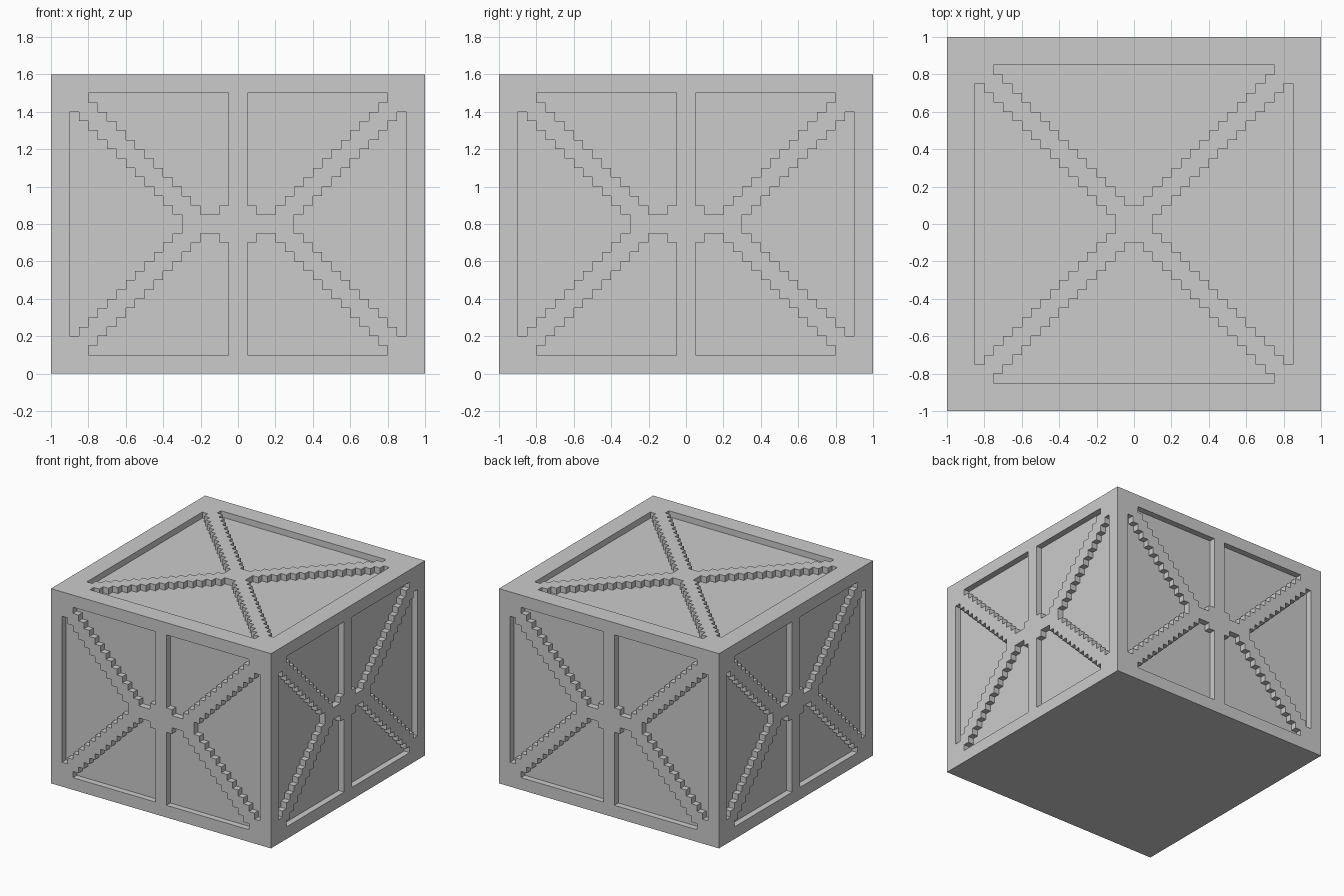
import bpy
import bmesh
from math import pi
from mathutils import Matrix

STEP = 0.05          # width of one stair step, also the panel depth
WIDTH, HEIGHT = 2.0, 1.6

default = bpy.data.objects.get("Cube")
if default:
    bpy.data.objects.remove(default, do_unlink=True)


def stairs(x, y, count):
    """Rising stair line: one flat tread per step."""
    points = []
    for i in range(count):
        left, level = x + i * STEP, y + i * STEP
        points += [(left, level), (left + STEP, level)]
    return points


def wedge(start, count):
    """Stepped triangle opening towards +x, symmetric about the x axis."""
    upper = stairs(start, STEP, count)
    return upper + [(x, -y) for x, y in reversed(upper)]


def quarter_panel():
    """Stepped panel between the upright post and a diagonal brace."""
    foot = [(0.05, 0.7), (0.05, 0.1), (0.1, 0.1), (0.1, 0.05), (0.2, 0.05)]
    return foot + stairs(0.2, 0.1, 12) + [(0.8, 0.7)]


def add_prism(bm, outline, matrix):
    """Extrude an outline so it straddles the surface by one step each way."""
    verts = [bm.verts.new(matrix @ Matrix.Translation((x, y, -STEP)).translation)
             for x, y in outline]
    face = bm.faces.new(verts)
    result = bmesh.ops.extrude_face_region(bm, geom=[face])
    top = [g for g in result["geom"] if isinstance(g, bmesh.types.BMVert)]
    outward = matrix.to_3x3().col[2] * STEP * 2
    bmesh.ops.translate(bm, verts=top, vec=outward)


def finish(bm, name):
    bmesh.ops.recalc_face_normals(bm, faces=bm.faces)
    mesh = bpy.data.meshes.new(name)
    bm.to_mesh(mesh)
    bm.free()
    obj = bpy.data.objects.new(name, mesh)
    bpy.context.collection.objects.link(obj)
    return obj


# Solid crate body
bm = bmesh.new()
bmesh.ops.create_cube(bm, size=1, matrix=Matrix.Translation((0, 0, HEIGHT / 2))
                      @ Matrix.Diagonal((WIDTH, WIDTH, HEIGHT, 1)))
crate = finish(bm, "crate_body")

# Recesses of the four sides: two wedges and four quarter panels each
bm = bmesh.new()
for turn in range(4):
    side = (Matrix.Rotation(turn * pi / 2, 4, 'Z')
            @ Matrix.Translation((0, -WIDTH / 2, HEIGHT / 2))
            @ Matrix.Rotation(pi / 2, 4, 'X'))
    for sx in (-1, 1):
        add_prism(bm, wedge(0.3, 12), side @ Matrix.Diagonal((sx, 1, 1, 1)))
        for sy in (-1, 1):
            add_prism(bm, quarter_panel(), side @ Matrix.Diagonal((sx, sy, 1, 1)))

# Recesses of the lid: four wedges around the centre
for turn in range(4):
    lid = Matrix.Translation((0, 0, HEIGHT)) @ Matrix.Rotation(turn * pi / 2, 4, 'Z')
    add_prism(bm, wedge(0.1, 15), lid)
cutter = finish(bm, "panel_cutter")
cutter.hide_render = True

# Carve the panels and drop the cutter
cut = crate.modifiers.new("panels", 'BOOLEAN')
cut.operation = 'DIFFERENCE'
cut.solver = 'EXACT'
cut.object = cutter
bpy.context.view_layer.objects.active = crate
crate.select_set(True)
bpy.ops.object.modifier_apply(modifier=cut.name)
bpy.data.objects.remove(cutter, do_unlink=True)
